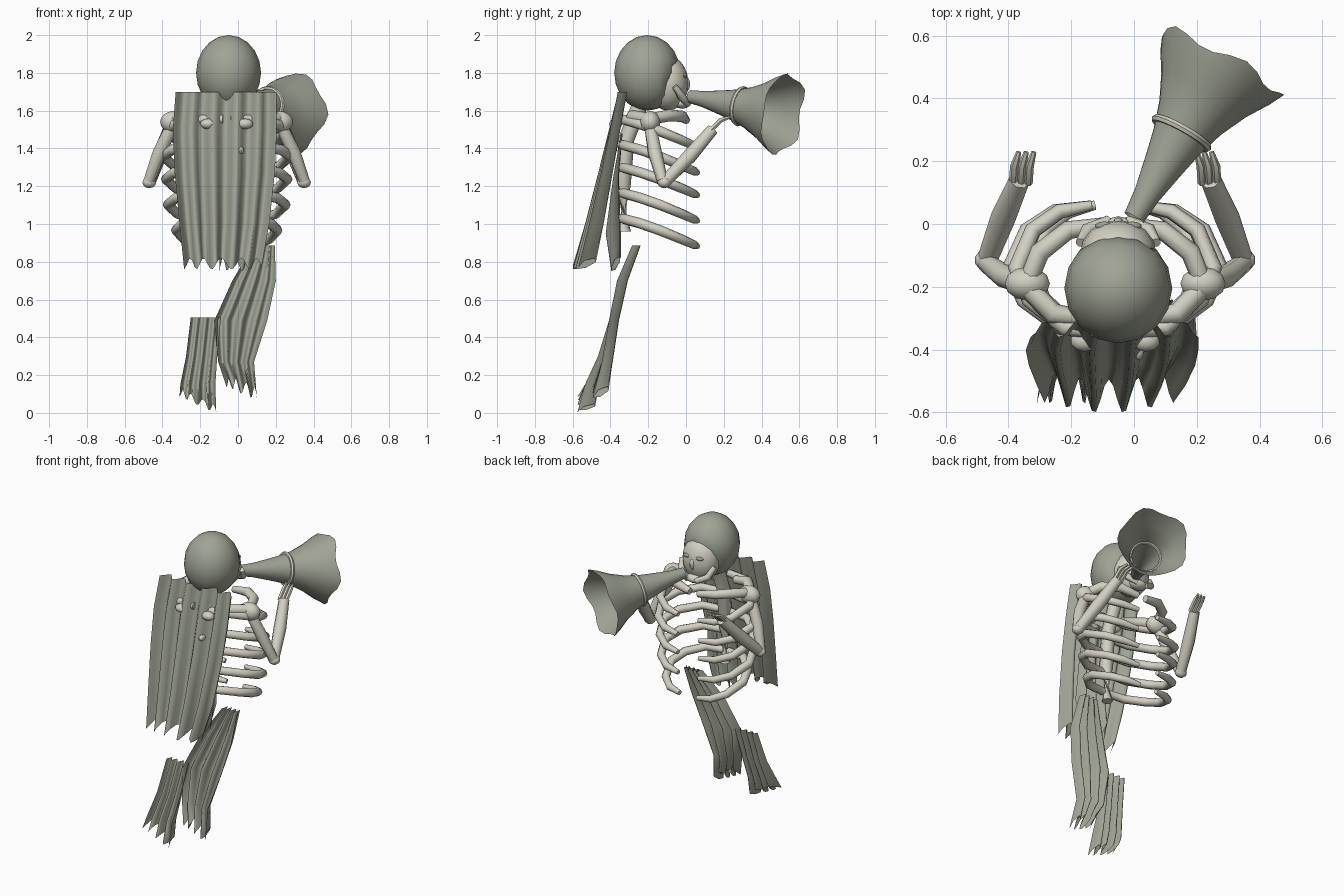
import bpy, bmesh, math
from mathutils import Vector

cube = bpy.data.objects.get("Cube")
if cube:
    bpy.data.objects.remove(cube, do_unlink=True)

MID = -0.06  # body's own centre line


def material(name, rgb):
    m = bpy.data.materials.new(name)
    m.use_nodes = True
    m.diffuse_color = (*rgb, 1)
    m.node_tree.nodes["Principled BSDF"].inputs["Base Color"].default_value = (*rgb, 1)
    return m


CLOTH = material("grey green cloth", (0.35, 0.37, 0.3))
BONE = material("pale bone", (0.65, 0.63, 0.54))


def finish(name, bm, mat, angle=50):
    me = bpy.data.meshes.new(name)
    bmesh.ops.recalc_face_normals(bm, faces=bm.faces)
    bm.to_mesh(me)
    bm.free()
    ob = bpy.data.objects.new(name, me)
    bpy.context.collection.objects.link(ob)
    me.materials.append(mat)
    bpy.ops.object.select_all(action='DESELECT')
    ob.select_set(True)
    bpy.context.view_layer.objects.active = ob
    bpy.ops.object.shade_smooth_by_angle(angle=math.radians(angle))
    return ob


def bridge(bm, rows, closed):
    for a, b in zip(rows, rows[1:]):
        n = len(a)
        for i in range(n if closed else n - 1):
            j = (i + 1) % n
            bm.faces.new((a[i], a[j], b[j], b[i]))


def tube(name, path, radii, mat=BONE, sides=8, caps=True, wave=None):
    """Loft round sections along a path; wave(k, angle) gives scale and shift."""
    bm = bmesh.new()
    pts = [Vector(p) for p in path]
    rows = []
    for k, p in enumerate(pts):
        t = (pts[min(k + 1, len(pts) - 1)] - pts[max(k - 1, 0)]).normalized()
        side = t.cross(Vector((0, 0, 1))).normalized()
        up = side.cross(t)
        row = []
        for i in range(sides):
            a = math.tau * i / sides
            scale, shift = wave(k, a) if wave else (1, 0)
            out = math.cos(a) * side + math.sin(a) * up
            row.append(bm.verts.new(p + radii[k] * scale * out + shift * t))
        rows.append(row)
    bridge(bm, rows, True)
    if caps:
        bm.faces.new(rows[0])
        bm.faces.new(rows[-1])
    return finish(name, bm, mat)


def ball(name, centre, size, mat=BONE, seg=12, shape=None):
    bm = bmesh.new()
    bmesh.ops.create_uvsphere(bm, u_segments=seg, v_segments=max(6, seg * 2 // 3), radius=1)
    for v in bm.verts:
        v.co = Vector(a * b for a, b in zip(v.co, size)) + Vector(centre)
        if shape:
            shape(v.co)
    return finish(name, bm, mat)


def drape(name, rows, folds, hem, arch=0.0, tilt=0.0):
    """Pleated sheet; each row is left x, right x, y, z, pleat depth.
    The last row hangs in points, and tilt lowers its right end."""
    bm = bmesh.new()
    n = folds * 6
    grid = []
    last = len(rows) - 1
    for k, (xl, xr, y, z, depth) in enumerate(rows):
        row = []
        for i in range(n + 1):
            f = i / n
            turn = math.tau * folds * f + 0.7 * math.sin(math.tau * f)
            drop = 0
            if k == last:
                drop = hem * (0.5 + 0.5 * math.cos(turn + 0.9 * math.sin(5 * f))) + tilt * (f - 0.5)
            bulge = arch * (1 - (2 * f - 1) ** 2) * k / last
            row.append(bm.verts.new((xl + (xr - xl) * f, y - depth * math.cos(turn) - bulge, z - drop)))
        grid.append(row)
    bridge(bm, grid, False)
    return finish(name, bm, CLOTH, 120)


# Hood with its front opened flat for the face
def open_front(co):
    if co.z < 1.9:
        co.y = min(co.y, -0.10 + 0.6 * max(0, co.z - 1.74))


ball("hood", (-0.05, -0.205, 1.8), (0.172, 0.175, 0.2), CLOTH, 16, open_front)

# Face with eyelids, nose, cheeks and chin
ball("face", (-0.05, -0.095, 1.745), (0.122, 0.108, 0.145), BONE, 16)
ball("nose", (-0.05, 0.0, 1.74), (0.018, 0.022, 0.04), BONE, 8)
for s, side in ((-1, "right"), (1, "left")):
    ball(side + "_eyelid", (-0.05 + s * 0.045, -0.006, 1.785), (0.03, 0.014, 0.013), CLOTH, 10)
    tube(side + "_cheek_bone", [(-0.05 + s * 0.12, -0.06, 1.73), (-0.05 + s * 0.1, -0.02, 1.67),
                                (-0.05 + s * 0.03, 0.01, 1.635)], [0.016, 0.022, 0.018])
ball("chin", (-0.05, -0.02, 1.64), (0.06, 0.045, 0.03), BONE, 10)

# Horn with a flared, wavy bell
mouth = Vector((0.0, 0.02, 1.675))
bell = Vector((0.275, 0.51, 1.582))
axis = (bell - mouth).normalized()
stations = [0, 0.15, 0.35, 0.5, 0.65, 0.8, 0.92, 1]
horn_r = [0.034, 0.043, 0.066, 0.085, 0.112, 0.152, 0.194, 0.215]


def flare(k, a):
    grow = max(0, (k - 4) / 3)
    return 1 + 0.05 * grow * math.cos(5 * a), 0.014 * grow * math.cos(5 * a)


tube("horn", [mouth.lerp(bell, t) for t in stations], horn_r, CLOTH, 25, False, flare)

# Band around the horn
bm = bmesh.new()
across = axis.cross(Vector((0, 0, 1))).normalized()
ring = []
for i in range(20):
    a = math.tau * i / 20
    out = math.cos(a) * across + math.sin(a) * across.cross(axis)
    ring.append([bm.verts.new(mouth.lerp(bell, 0.55) + out * (0.096 + 0.012 * math.cos(b))
                              + axis * 0.012 * math.sin(b))
                 for b in (math.tau * j / 6 for j in range(6))])
bridge(bm, ring + [ring[0]], True)
finish("horn_band", bm, BONE)

# Spine and neck
tube("spine", [(MID, -0.325, 0.96), (MID, -0.335, 1.2), (MID, -0.315, 1.45), (MID, -0.24, 1.64)],
     [0.034, 0.042, 0.042, 0.042])

# Ribs, collar bones, shoulders and arms, built for both sides
rib_outline = [(0.02, -0.345), (0.17, -0.33), (0.29, -0.24), (0.335, -0.14), (0.28, -0.02),
               (0.19, 0.04), (0.08, 0.06)]
rib_r = [0.024, 0.027, 0.028, 0.027, 0.026, 0.024, 0.015]
for s, side in ((-1, "right"), (1, "left")):
    def at(x, y, z):
        return (MID + s * x, y, z)

    for k, (z, wide) in enumerate([(1.545, 0.94), (1.41, 1.0), (1.29, 0.96), (1.155, 0.93), (1.02, 0.8)]):
        path = [at(x * wide, y, z + 0.012 - 0.15 * ((y + 0.36) / 0.42) ** 1.3) for x, y in rib_outline]
        tube(f"{side}_rib_{k + 1}", path, rib_r)
    tube(side + "_collar_bone", [at(0.28, -0.19, 1.555), at(0.24, -0.09, 1.575), at(0.15, -0.02, 1.57),
                                 at(0.03, 0.0, 1.55)], [0.03, 0.032, 0.03, 0.022])
    tube(side + "_shoulder_blade", [at(0.1, -0.3, 1.55), at(0.2, -0.285, 1.57), at(0.28, -0.2, 1.555)],
         [0.026, 0.034, 0.034])
    ball(side + "_shoulder", at(0.28, -0.19, 1.54), (0.072, 0.054, 0.058))
    tube(side + "_upper_arm", [at(0.29, -0.19, 1.52), at(0.355, -0.165, 1.38), at(0.41, -0.125, 1.23)],
         [0.034, 0.038, 0.03])
    ball(side + "_elbow", at(0.41, -0.115, 1.22), (0.038, 0.036, 0.03), BONE, 10)
    tube(side + "_forearm", [at(0.41, -0.12, 1.215), at(0.357, 0.02, 1.36), at(0.305, 0.14, 1.5)],
         [0.032, 0.04, 0.033])
    for f in range(3):
        x = 0.325 - f * 0.024
        tube(f"{side}_finger_{f + 1}", [at(x, 0.13, 1.495), at(x - 0.004, 0.185, 1.55),
                                        at(x - 0.018, 0.23, 1.565)], [0.014, 0.014, 0.008], sides=6)
    # Bone knobs showing through the back of the cloak
    ball(side + "_back_knob", at(0.098, -0.372, 1.53), (0.045, 0.035, 0.028), BONE, 10)
    ball(side + "_small_back_knob", at(0.075, -0.4, 1.39), (0.018, 0.035, 0.02), BONE, 8)

# Cloak over the back and its inner lining
drape("cloak", [(-0.33, 0.205, -0.335, 1.7, 0.026), (-0.345, 0.205, -0.372, 1.5, 0.03),
                (-0.335, 0.195, -0.415, 1.27, 0.036), (-0.31, 0.165, -0.468, 1.0, 0.045),
                (-0.285, 0.125, -0.515, 0.82, 0.055)], 5, 0.06, 0.035)
drape("cloak_lining", [(-0.08, 0.1, -0.34, 1.48, 0.004), (-0.08, 0.11, -0.37, 1.25, 0.015),
                       (-0.09, 0.11, -0.385, 0.95, 0.04), (-0.1, 0.07, -0.37, 0.83, 0.025)], 3, 0.08)

# Trailing robe skirts
drape("long_skirt", [(0.08, 0.195, -0.262, 0.885, 0.024), (-0.03, 0.2, -0.335, 0.7, 0.03),
                     (-0.125, 0.155, -0.38, 0.49, 0.028), (-0.105, 0.085, -0.415, 0.27, 0.03),
                     (-0.06, 0.1, -0.45, 0.17, 0.045)], 4, 0.07, tilt=0.07)
drape("short_skirt", [(-0.25, -0.09, -0.385, 0.505, 0.018), (-0.275, -0.11, -0.44, 0.3, 0.026),
                      (-0.305, -0.12, -0.495, 0.15, 0.04), (-0.31, -0.115, -0.525, 0.085, 0.05)],
      4, 0.045, tilt=0.09)
